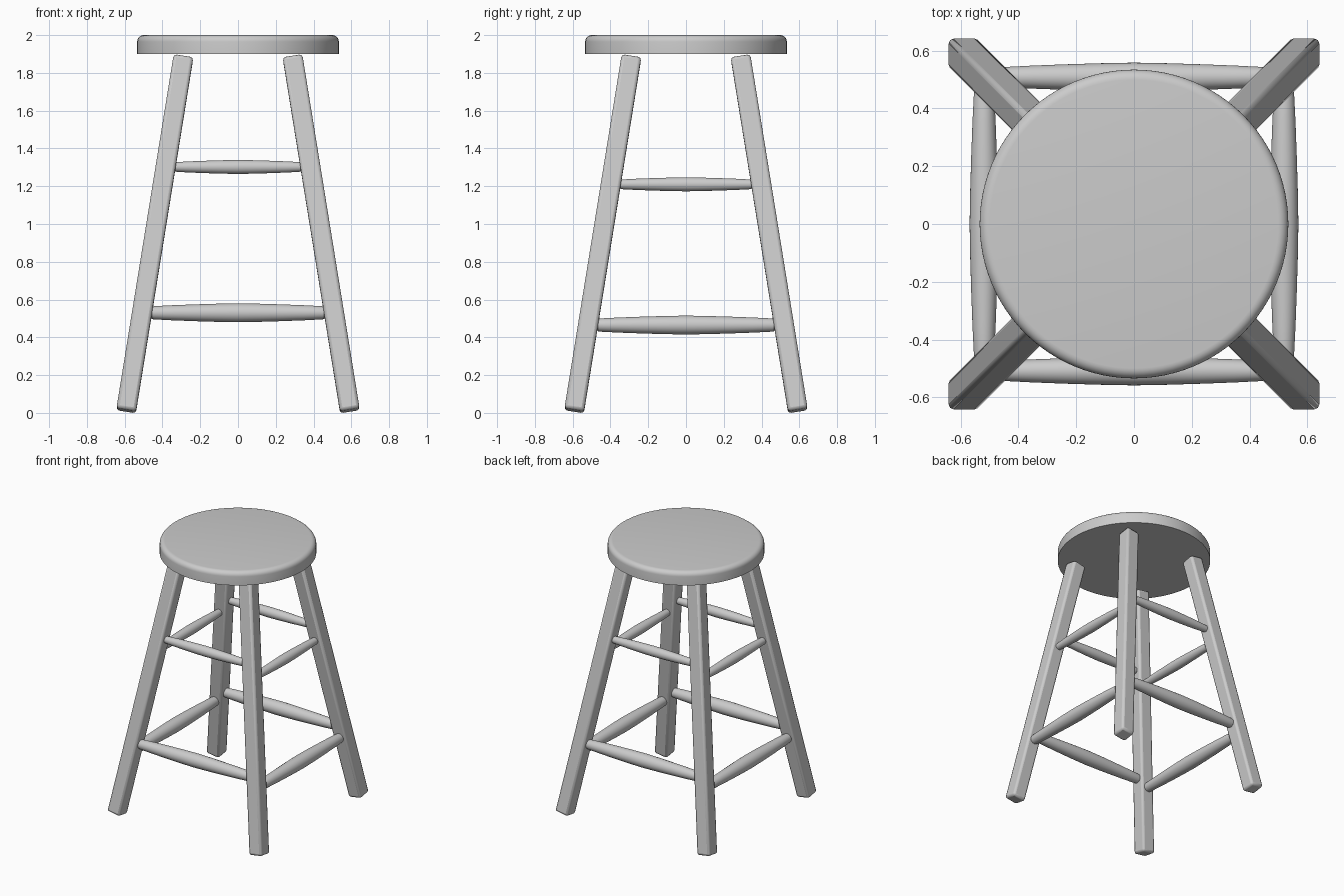
import bpy
import math
from mathutils import Matrix, Vector

cube = bpy.data.objects.get("Cube")
if cube:
    bpy.data.objects.remove(cube, do_unlink=True)

grey = bpy.data.materials.new("plain grey")
grey.use_nodes = True
grey.diffuse_color = (0.6, 0.6, 0.6, 1)
grey.node_tree.nodes["Principled BSDF"].inputs["Base Color"].default_value = (0.6, 0.6, 0.6, 1)


def finish(obj, name, angle=30):
    obj.name = name
    obj.data.materials.append(grey)
    bpy.ops.object.select_all(action='DESELECT')
    obj.select_set(True)
    bpy.context.view_layer.objects.active = obj
    bpy.ops.object.shade_smooth_by_angle(angle=math.radians(angle))


def turned(name, profile, matrix, sides):
    """Revolve (radius, height) points about local z, capping both ends."""
    verts, faces = [], []
    for r, h in profile:
        for i in range(sides):
            a = 2 * math.pi * i / sides
            verts.append((r * math.cos(a), r * math.sin(a), h))
    for j in range(len(profile) - 1):
        for i in range(sides):
            k = (i + 1) % sides
            faces.append((j * sides + i, j * sides + k,
                          (j + 1) * sides + k, (j + 1) * sides + i))
    faces.append(tuple(reversed(range(sides))))
    faces.append(tuple(range(len(verts) - sides, len(verts))))
    mesh = bpy.data.meshes.new(name)
    mesh.from_pydata(verts, [], faces)
    obj = bpy.data.objects.new(name, mesh)
    bpy.context.collection.objects.link(obj)
    obj.matrix_world = matrix
    finish(obj, name)


# Seat: round slab with a softened top edge
R, EDGE = 0.534, 0.035
rim = [(R - EDGE + EDGE * math.cos(t), 2 - EDGE + EDGE * math.sin(t))
       for t in (math.pi / 2 * i / 6 for i in range(7))]
turned("seat", [(R, 1.9)] + rim, Matrix(), 96)

# Legs: square posts splayed outwards along both axes
FOOT, FOOT_Z, TOP, TOP_Z, WIDTH = 0.592, 0.012, 0.289, 1.885, 0.105


def leg_offset(z):
    return FOOT + (TOP - FOOT) * (z - FOOT_Z) / (TOP_Z - FOOT_Z)


for sx, side in ((1, "left"), (-1, "right")):
    for sy, end in ((-1, "front"), (1, "back")):
        low = Vector((sx * FOOT, sy * FOOT, FOOT_Z))
        high = Vector((sx * TOP, sy * TOP, TOP_Z))
        axis = (high - low).normalized()
        turn = Vector((0, 0, 1)).rotation_difference(axis)
        bpy.ops.mesh.primitive_cube_add(size=1)
        leg = bpy.context.object
        leg.data.transform(Matrix.Diagonal((WIDTH, WIDTH, (high - low).length, 1)))
        leg.data.transform(Matrix.Translation((low + high) / 2) @ turn.to_matrix().to_4x4())
        finish(leg, f"{end}_{side}_leg")
        bevel = leg.modifiers.new("soft edges", 'BEVEL')
        bevel.width = 0.016
        bevel.segments = 2

# Rungs: swelling spindles between neighbouring legs


def rung(name, z, along_x, sign, end_r, mid_r):
    off = leg_offset(z)
    half = off - WIDTH / 2 + 0.006
    half_profile = [(end_r * 0.75, half), (end_r * 0.95, half - 0.006), (end_r, half - 0.018)]
    for f in (0.75, 0.5, 0.25):
        half_profile.append((end_r + (mid_r - end_r) * (1 - f ** 1.4), half * f))
    profile = [(r, -h) for r, h in half_profile] + [(mid_r, 0)] + half_profile[::-1]
    if along_x:
        place = Matrix.Translation((0, sign * off, z)) @ Matrix.Rotation(math.pi / 2, 4, 'Y')
    else:
        place = Matrix.Translation((sign * off, 0, z)) @ Matrix.Rotation(math.pi / 2, 4, 'X')
    turned(name, profile, place, 32)


for level, z_x, z_y, end_r, mid_r in (("lower", 0.53, 0.465, 0.035, 0.05),
                                      ("upper", 1.302, 1.21, 0.026, 0.037)):
    for sign, end, side in ((-1, "front", "right"), (1, "back", "left")):
        rung(f"{level}_{end}_rung", z_x, True, sign, end_r, mid_r)
        rung(f"{level}_{side}_rung", z_y, False, sign, end_r, mid_r)
